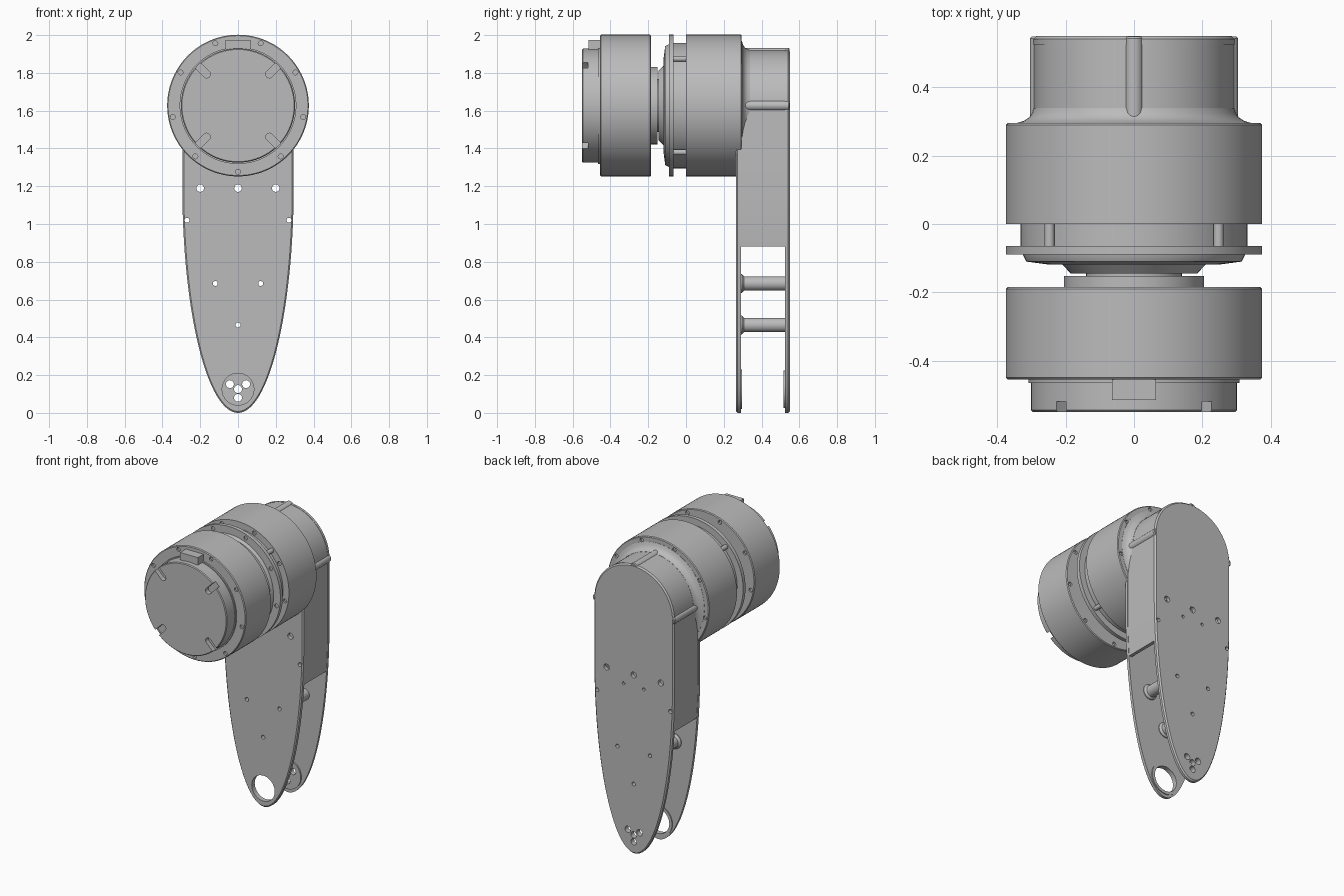
import bpy, bmesh
from math import sin, cos, pi, radians
from mathutils import Vector

if "Cube" in bpy.data.objects:
    bpy.data.objects.remove(bpy.data.objects["Cube"], do_unlink=True)

grey = bpy.data.materials.new("machined grey")
grey.use_nodes = True
COLOR = (0.5, 0.5, 0.5, 1)
grey.diffuse_color = COLOR
grey.node_tree.nodes["Principled BSDF"].inputs["Base Color"].default_value = COLOR

AXIS = 1.627   # height of the motor axis
HALF = 0.295   # half width of the arm


# ---------- helpers: every part is a stack of (x, z) loops placed along y ----------
def circle(r, cx=0, cz=AXIS, n=96):
    return [(cx + r * cos(2 * pi * i / n), cz + r * sin(2 * pi * i / n)) for i in range(n)]


def arm_outline(d=0):
    """Round top, straight sides, half ellipse below, inset by d."""
    top = [((HALF - d) * cos(pi * i / 40), AXIS + (HALF - d) * sin(pi * i / 40)) for i in range(41)]
    low = [((HALF - d) * cos(pi + pi * i / 64), 1.2 + (1.2 - d) * sin(pi + pi * i / 64)) for i in range(65)]
    return top + low


def rect(x0, x1, z0, z1):
    return [(x0, z0), (x1, z0), (x1, z1), (x0, z1)]


def slot(r0, r1, half_width, angle):
    """Radial slot outline with rounded ends around the motor axis."""
    pts = []
    for centre, start in ((r1, -pi / 2), (r0, pi / 2)):
        for i in range(9):
            a = start + pi * i / 8
            u, v = centre + half_width * cos(a), half_width * sin(a)
            pts.append((u * cos(angle) - v * sin(angle), AXIS + u * sin(angle) + v * cos(angle)))
    return pts


def add_stack(bm, stack):
    rings = [[bm.verts.new((x, y, z)) for x, z in loop] for y, loop in stack]
    n = len(rings[0])
    for a, b in zip(rings, rings[1:]):
        for i in range(n):
            j = (i + 1) % n
            bm.faces.new((a[i], a[j], b[j], b[i]))
    bm.faces.new(rings[0])
    bm.faces.new(rings[-1])


def make(name, *stacks):
    bm = bmesh.new()
    for s in stacks:
        add_stack(bm, s)
    bmesh.ops.recalc_face_normals(bm, faces=bm.faces)
    me = bpy.data.meshes.new(name)
    bm.to_mesh(me)
    bm.free()
    me.materials.append(grey)
    ob = bpy.data.objects.new(name, me)
    bpy.context.collection.objects.link(ob)
    return ob


def lathe(name, profile, cx=0, cz=AXIS, n=96):
    return make(name, [(y, circle(r, cx, cz, n)) for r, y in profile])


def cut(ob, *stacks):
    """Subtract closed stacks from a part and bake the result."""
    tool = make("cutter", *stacks)
    tool.hide_render = True
    mod = ob.modifiers.new("cut", 'BOOLEAN')
    mod.operation, mod.solver, mod.object = 'DIFFERENCE', 'EXACT', tool
    dg = bpy.context.evaluated_depsgraph_get()
    baked = bpy.data.meshes.new_from_object(ob.evaluated_get(dg))
    ob.modifiers.clear()
    ob.data = baked
    bpy.data.objects.remove(tool, do_unlink=True)


def hole(x, z, r, y0, y1):
    return [(y0, circle(r, x, z, 20)), (y1, circle(r, x, z, 20))]


def bolt_ring(y, r=0.351, depth=0.012):
    """Nine shallow bolt holes around the motor axis."""
    return [hole(r * cos(a), AXIS + r * sin(a), 0.013, y - depth, y + depth)
            for a in (radians(-90 + 40 * i) for i in range(9))]


# ---------- front motor ----------
front_motor = lathe("front_motor", [(0.37, -0.455), (0.375, -0.45), (0.375, -0.19), (0.37, -0.185)])
cut(front_motor, *bolt_ring(-0.455), *bolt_ring(-0.185))
end_cap = lathe("end_cap", [(0.297, -0.55), (0.302, -0.545), (0.302, -0.465),
                            (0.309, -0.465), (0.309, -0.45)])
cut(end_cap, *[[(-0.57, s), (-0.52, s)]
               for s in (slot(0.235, 0.34, 0.02, radians(45 + 90 * i)) for i in range(4))])
plug = rect(-0.065, 0.065, 1.925, 1.975)
make("connector_block", [(-0.515, plug), (-0.45, plug)])

# ---------- joint between the motors ----------
lathe("output_hub", [(0.205, -0.19), (0.205, -0.152), (0.14, -0.152), (0.14, -0.145),
                     (0.185, -0.145), (0.22, -0.108)])
lathe("bearing_cover", [(0.255, -0.118), (0.315, -0.11), (0.325, -0.09), (0.325, -0.08)])
flange = lathe("flange", [(0.375, -0.09), (0.375, -0.065)])
cut(flange, *bolt_ring(-0.09, depth=0.008))
lathe("spacer_ring", [(0.332, -0.07), (0.332, 0.005)])
for i in range(4):
    a = radians(45 + 90 * i)
    lathe("spacer_post", [(0.015, -0.067), (0.015, 0.002)],
          0.35 * cos(a), AXIS + 0.35 * sin(a), 16)

# ---------- rear motor ----------
rear_motor = lathe("rear_motor", [(0.375, 0), (0.375, 0.29), (0.37, 0.295)])
cut(rear_motor, *bolt_ring(0), *bolt_ring(0.295))
lathe("housing_fillet", [(0.342, 0.29), (0.342, 0.296), (0.322, 0.302), (0.307, 0.312),
                         (0.298, 0.325), (0.294, 0.34)])

# ---------- arm ----------
standoffs = [(-0.12, 0.685), (0.12, 0.685), (0, 0.465)]
through = [hole(x, 1.19, 0.02, 0.2, 0.6) for x in (-0.2, 0, 0.2)]
through += [hole(x, 1.02, 0.013, 0.2, 0.6) for x in (-0.27, 0.27)]
bores = [hole(x, z, 0.013, 0.2, 0.6) for x, z in standoffs]
pivot = hole(0, 0.125, 0.085, 0.2, 0.4)
pivot_screws = [hole(x, z, 0.021, 0.45, 0.6)
                for x, z in ((-0.043, 0.152), (0.043, 0.152), (0, 0.126), (0, 0.08))]

front_plate = make("front_plate", [(0.265, arm_outline(0.008)), (0.272, arm_outline()),
                                   (0.291, arm_outline())])
cut(front_plate, *through, *bores, pivot)
back_plate = make("back_plate", [(0.525, arm_outline()), (0.541, arm_outline()),
                                 (0.55, arm_outline(0.009))])
cut(back_plate, *through, *bores, *pivot_screws,
    *[hole(x, 1.115, 0.01, 0.535, 0.6) for x in (-0.075, 0.075)])

# hollow wall between the plates, open at its lower end
housing = make("housing_wall", [(0.288, arm_outline(0.002)), (0.527, arm_outline(0.002))])
cut(housing, [(0.2, arm_outline(0.025)), (0.6, arm_outline(0.025))])
below = rect(-0.5, 0.5, -0.5, 0.88)
cut(housing, [(0.2, below), (0.6, below)])
cut(housing, *through)

# pivot seats at the lower end
pivot_ring = lathe("pivot_ring", [(0.105, 0.267), (0.105, 0.297)], 0, 0.125, 48)
cut(pivot_ring, pivot)
pivot_seat = lathe("pivot_seat", [(0.1, 0.516), (0.1, 0.53)], 0, 0.125, 48)
cut(pivot_seat, *pivot_screws)

# standoff tubes with flared feet
for (x, z), bore in zip(standoffs, bores):
    tube = lathe("standoff", [(0.05, 0.288), (0.05, 0.296), (0.038, 0.308), (0.038, 0.528)], x, z, 32)
    cut(tube, bore)

# screw bosses on the rounded top of the housing
for a in (0, pi / 2, pi):
    x, z = 0.278 * cos(a), AXIS + 0.278 * sin(a)
    boss = lathe("screw_boss", [(0.027, 0.3), (0.027, 0.543), (0.022, 0.549)], x, z, 24)
    cut(boss, hole(x, z, 0.013, 0.54, 0.6))

# ---------- shading ----------
bpy.ops.object.select_all(action='DESELECT')
for ob in bpy.context.collection.objects:
    if ob.type == 'MESH' and grey.name in ob.data.materials:
        ob.select_set(True)
        bpy.context.view_layer.objects.active = ob
bpy.ops.object.shade_smooth_by_angle(angle=radians(30))
